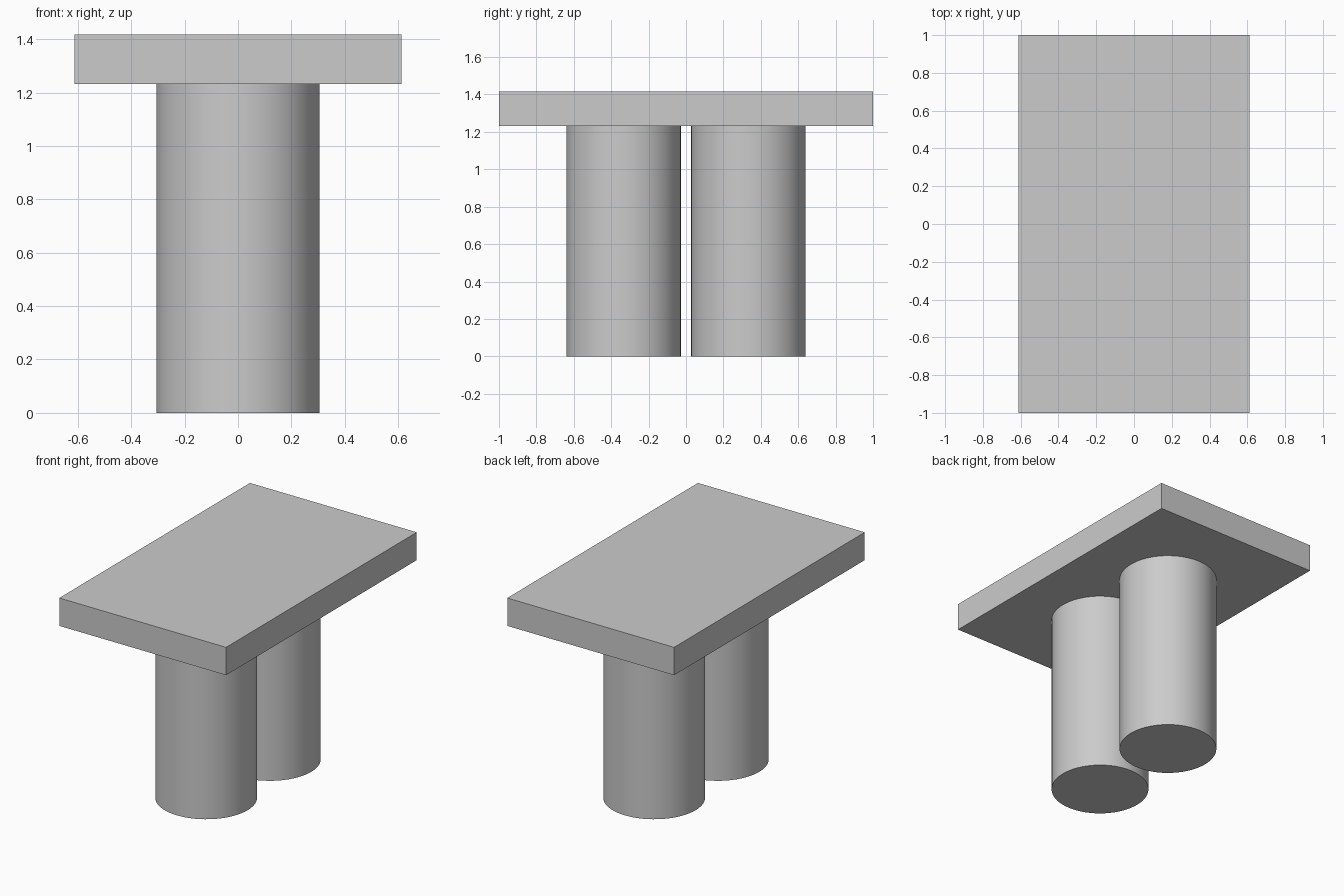
import bpy

cube = bpy.data.objects.get("Cube")
if cube:
    bpy.data.objects.remove(cube, do_unlink=True)

WIDTH, LENGTH = 1.225, 2.0
LEG_HEIGHT, TOP_HEIGHT = 1.232, 1.417
LEG_RADIUS, LEG_OFFSET = 0.306, 0.334

# Single light grey material
grey = bpy.data.materials.new("light_grey")
grey.use_nodes = True
colour = (0.6, 0.6, 0.6, 1.0)
grey.diffuse_color = colour
grey.node_tree.nodes["Principled BSDF"].inputs["Base Color"].default_value = colour


def finish(name):
    obj = bpy.context.object
    obj.name = name
    obj.data.materials.append(grey)
    return obj


# Flat rectangular slab
thickness = TOP_HEIGHT - LEG_HEIGHT
bpy.ops.mesh.primitive_cube_add(size=1, location=(0, 0, LEG_HEIGHT + thickness / 2))
slab = finish("top_slab")
slab.scale = (WIDTH, LENGTH, thickness)
bpy.ops.object.transform_apply(location=False, rotation=False, scale=True)

# Two round columns standing along the slab's length
for name, side in (("front_column", -1), ("back_column", 1)):
    bpy.ops.mesh.primitive_cylinder_add(
        vertices=64, radius=LEG_RADIUS, depth=LEG_HEIGHT,
        location=(0, side * LEG_OFFSET, LEG_HEIGHT / 2))
    finish(name)
    bpy.ops.object.shade_smooth_by_angle()
